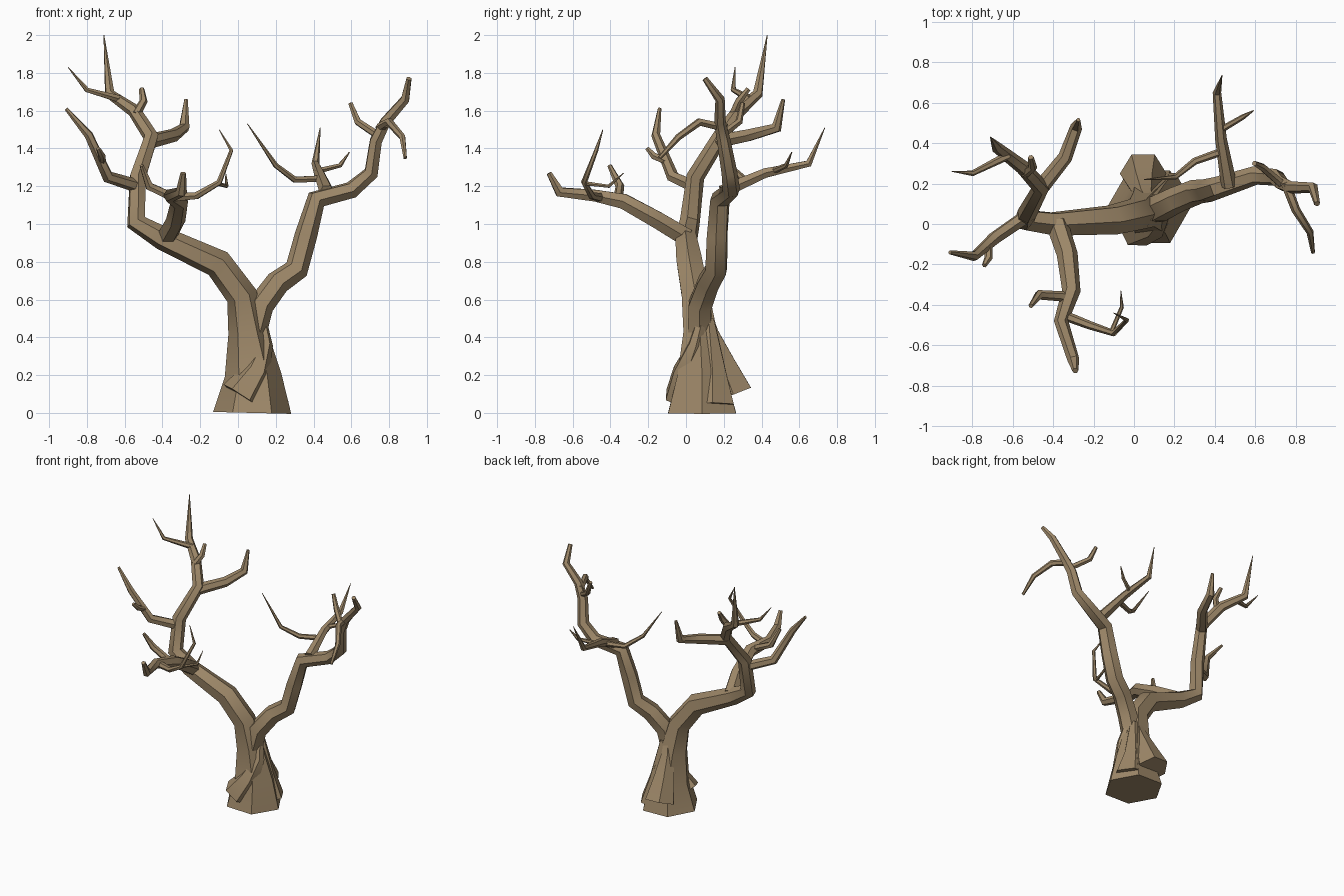
import bpy, bmesh, math
from mathutils import Vector

bark = bpy.data.materials.new("brown_bark")
bark.diffuse_color = (0.34, 0.245, 0.14, 1)


def limb(name, pts, sides=6):
    """Tapered tube through (x, y, z, radius) points, mitred at each bend."""
    pos = [Vector(p[:3]) for p in pts]
    n = len(pos)
    seg = [(pos[i + 1] - pos[i]).normalized() for i in range(n - 1)]
    bm = bmesh.new()
    rings = []
    u = Vector((1, 0, 0)) if abs(seg[0].x) < 0.8 else Vector((0, 1, 0))
    for i in range(n):
        t = (seg[max(i - 1, 0)] + seg[min(i, n - 2)]).normalized()
        u = (u - t * u.dot(t)).normalized()
        v = t.cross(u)
        r = pts[i][3]
        rings.append([bm.verts.new(pos[i] + r * (u * math.cos(a) + v * math.sin(a)))
                      for a in (2 * math.pi * k / sides for k in range(sides))])
    for a, b in zip(rings, rings[1:]):
        for k in range(sides):
            j = (k + 1) % sides
            bm.faces.new((a[k], a[j], b[j], b[k]))
    bm.faces.new(rings[0][::-1])
    bm.faces.new(rings[-1])
    bmesh.ops.recalc_face_normals(bm, faces=bm.faces)
    me = bpy.data.meshes.new(name)
    bm.to_mesh(me)
    bm.free()
    me.materials.append(bark)
    ob = bpy.data.objects.new(name, me)
    bpy.context.collection.objects.link(ob)
    bpy.context.view_layer.objects.active = ob
    ob.select_set(True)
    bpy.ops.object.shade_smooth_by_angle(angle=math.radians(50))
    ob.select_set(False)


# trunk, bending into the left main limb and its spike
limb("trunk_and_left_limb", [
    (0.075, 0.085, 0, 0.207), (0.08, 0.085, 0.2, 0.15), (0.05, 0.075, 0.43, 0.102),
    (0.02, 0.05, 0.62, 0.083), (-0.105, 0.02, 0.79, 0.078), (-0.4, 0.0, 0.925, 0.063),
    (-0.54, 0.02, 1.01, 0.055), (-0.53, 0.05, 1.25, 0.048), (-0.46, 0.18, 1.46, 0.042),
    (-0.55, 0.28, 1.6, 0.036), (-0.68, 0.38, 1.69, 0.028), (-0.71, 0.43, 2.0, 0.002)])

# twisted roots around the base
limb("front_root", [(0.015, -0.01, 0.09, 0.11), (0.1, 0.0, 0.22, 0.075),
                    (0.145, 0.05, 0.36, 0.04), (0.115, 0.1, 0.56, 0.02)])
limb("back_root", [(0.045, 0.25, 0.1, 0.115), (0.05, 0.19, 0.26, 0.08),
                   (0.06, 0.13, 0.42, 0.05), (0.08, 0.1, 0.58, 0.02)])
limb("side_root", [(0.14, 0.14, 0.04, 0.13), (0.12, 0.14, 0.22, 0.08),
                   (0.1, 0.12, 0.5, 0.03)])

# left side branches
limb("left_back_branch", [(-0.46, 0.18, 1.44, 0.04), (-0.34, 0.33, 1.47, 0.036),
                          (-0.285, 0.48, 1.51, 0.03), (-0.275, 0.515, 1.66, 0.01)])
limb("left_top_twig", [(-0.62, 0.34, 1.66, 0.022), (-0.8, 0.25, 1.71, 0.014),
                       (-0.9, 0.26, 1.83, 0.002)])
limb("left_short_twig", [(-0.54, 0.25, 1.58, 0.025), (-0.5, 0.28, 1.65, 0.022),
                         (-0.51, 0.33, 1.715, 0.014)])
limb("left_outer_branch", [(-0.53, 0.04, 1.2, 0.036), (-0.69, -0.07, 1.25, 0.033),
                           (-0.79, -0.16, 1.47, 0.024), (-0.91, -0.14, 1.61, 0.01)])
limb("left_outer_twig", [(-0.72, -0.1, 1.33, 0.02), (-0.72, -0.17, 1.36, 0.02),
                         (-0.74, -0.205, 1.4, 0.012)])

# branch reaching to the front
limb("front_branch", [(-0.38, 0.0, 0.93, 0.055), (-0.33, -0.15, 1.02, 0.052),
                      (-0.31, -0.33, 1.12, 0.046), (-0.36, -0.48, 1.15, 0.036),
                      (-0.3, -0.67, 1.17, 0.03), (-0.29, -0.725, 1.27, 0.015)])
limb("front_left_twig", [(-0.32, -0.36, 1.13, 0.026), (-0.47, -0.35, 1.2, 0.024),
                         (-0.51, -0.405, 1.31, 0.012)])
limb("front_right_twig", [(-0.35, -0.45, 1.14, 0.025), (-0.22, -0.5, 1.15, 0.021),
                          (-0.1, -0.54, 1.22, 0.016), (-0.035, -0.475, 1.39, 0.011),
                          (-0.1, -0.44, 1.5, 0.002)])
limb("front_hook_twig", [(-0.11, -0.53, 1.215, 0.012), (-0.06, -0.41, 1.2, 0.01),
                         (-0.065, -0.33, 1.27, 0.002)])

# right main limb
limb("right_limb", [
    (0.08, 0.07, 0.42, 0.07), (0.12, 0.075, 0.57, 0.07), (0.21, 0.12, 0.69, 0.066),
    (0.31, 0.16, 0.76, 0.064), (0.36, 0.165, 0.94, 0.06), (0.415, 0.18, 1.13, 0.055),
    (0.6, 0.24, 1.18, 0.047), (0.705, 0.23, 1.27, 0.042), (0.73, 0.2, 1.44, 0.036),
    (0.78, 0.18, 1.54, 0.031), (0.885, 0.18, 1.66, 0.026), (0.905, 0.1, 1.77, 0.015)])
limb("right_inner_twig", [(0.74, 0.19, 1.47, 0.022), (0.635, 0.28, 1.54, 0.02),
                          (0.595, 0.3, 1.64, 0.013)])
limb("right_drooping_twig", [(0.75, 0.2, 1.51, 0.024), (0.8, 0.07, 1.54, 0.022),
                             (0.87, -0.04, 1.46, 0.018), (0.885, -0.14, 1.35, 0.01)])

# branch reaching to the back
limb("back_branch", [(0.47, 0.19, 1.17, 0.04), (0.43, 0.42, 1.27, 0.029),
                     (0.41, 0.65, 1.32, 0.021), (0.435, 0.735, 1.51, 0.002)])
limb("back_right_twig", [(0.42, 0.46, 1.28, 0.017), (0.54, 0.53, 1.31, 0.013),
                         (0.59, 0.56, 1.38, 0.003)])
limb("back_left_twig", [(0.44, 0.36, 1.24, 0.02), (0.3, 0.31, 1.235, 0.018),
                        (0.2, 0.23, 1.31, 0.014), (0.05, 0.22, 1.53, 0.002)])
